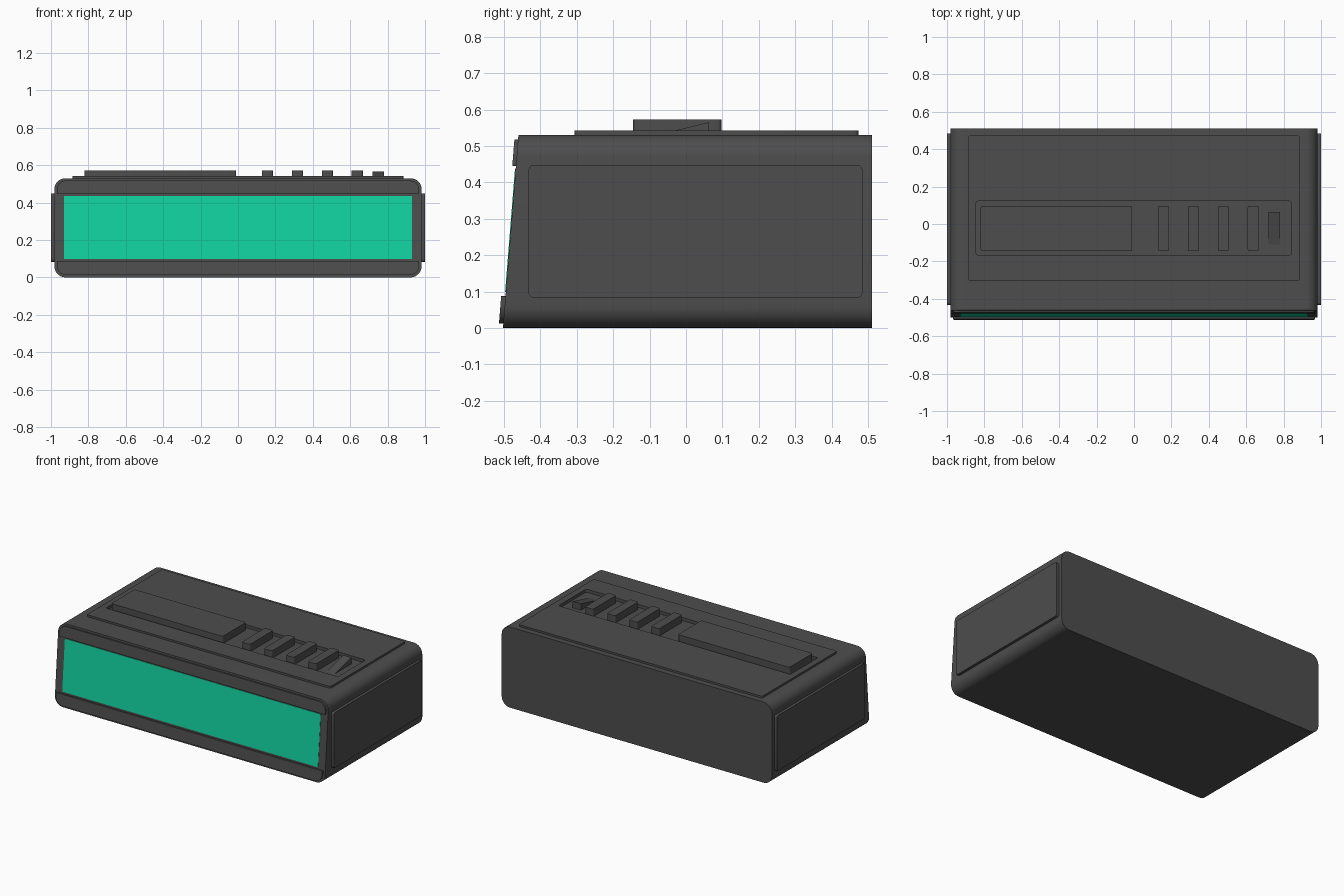
import bpy, bmesh, math

if "Cube" in bpy.data.objects:
    bpy.data.objects.remove(bpy.data.objects["Cube"])


def material(name, colour):
    m = bpy.data.materials.new(name)
    m.diffuse_color = (*colour, 1)
    m.use_nodes = True
    m.node_tree.nodes["Principled BSDF"].inputs["Base Color"].default_value = m.diffuse_color
    return m


DARK = material("dark_plastic", (0.075, 0.075, 0.075))
GREEN = material("green_display", (0.006, 0.65, 0.35))


def rounded(x0, x1, y0, y1, r_low, r_high, n=8):
    """Rectangle outline with separate radii for the lower and upper corners."""
    pts = []
    for sx, sy, start in ((1, 0, -90), (1, 1, 0), (0, 1, 90), (0, 0, 180)):
        r = r_high if sy else r_low
        cx = x1 - r if sx else x0 + r
        cy = y1 - r if sy else y0 + r
        if r == 0:
            pts.append((cx, cy))
            continue
        for i in range(n + 1):
            a = math.radians(start + 90 * i / n)
            pts.append((cx + r * math.cos(a), cy + r * math.sin(a)))
    return pts


def prism(name, outline, near, far, mat=DARK):
    """Solid between two placements of the same outline."""
    bm = bmesh.new()
    a = [bm.verts.new(near(*p)) for p in outline]
    b = [bm.verts.new(far(*p)) for p in outline]
    bm.faces.new(a)
    bm.faces.new(b[::-1])
    for i in range(len(a)):
        j = (i + 1) % len(a)
        bm.faces.new((a[j], a[i], b[i], b[j]))
    bmesh.ops.recalc_face_normals(bm, faces=bm.faces)
    me = bpy.data.meshes.new(name)
    bm.to_mesh(me)
    bm.free()
    ob = bpy.data.objects.new(name, me)
    bpy.context.collection.objects.link(ob)
    me.materials.append(mat)
    return ob


def front(out):
    """Place (x, z) on the leaning front face, pushed outward by out."""
    return lambda x, z: (x, -0.503 + 0.08 * z - out, z)


def at_x(v):
    return lambda y, z: (v, y, z)


def at_y(v):
    return lambda x, z: (x, v, z)


def at_z(v):
    return lambda x, y: (x, y, v)


# Main case with a leaning front
body = prism("case_body", rounded(-0.982, 0.982, 0, 0.53, 0.06, 0.06),
             front(0), at_y(0.511))

# Raised top plate
plate = prism("top_plate", rounded(-0.885, 0.885, -0.306, 0.474, 0.012, 0.012, 4),
              at_z(0.50), at_z(0.543))

# Control recess cut through the plate into the case
cutter = prism("recess_cutter", rounded(-0.845, 0.842, -0.165, 0.122, 0.012, 0.012, 4),
               at_z(0.523), at_z(0.62))
cutter.hide_render = True
for ob in (body, plate):
    mod = ob.modifiers.new("recess", 'BOOLEAN')
    mod.operation = 'DIFFERENCE'
    mod.solver = 'EXACT'
    mod.object = cutter
    bpy.context.view_layer.objects.active = ob
    bpy.ops.object.modifier_apply(modifier=mod.name)
bpy.data.objects.remove(cutter)

# Front lips and display
prism("top_lip", rounded(-0.968, 0.968, 0.445, 0.518, 0.003, 0.05), front(-0.01), front(0.01))
prism("bottom_lip", rounded(-0.968, 0.968, 0.012, 0.087, 0.05, 0.003), front(-0.01), front(0.012))
prism("display", rounded(-0.93, 0.93, 0.098, 0.436, 0, 0), front(-0.01), front(0.002), GREEN)

# Side panels
for side, label in ((-1, "left"), (1, "right")):
    prism(f"{label}_side_panel", rounded(-0.433, 0.485, 0.083, 0.448, 0.015, 0.015, 4),
          at_x(side * 0.96), at_x(side * 1.0))

# Long snooze bar and four buttons
prism("snooze_bar", rounded(-0.82, -0.01, -0.145, 0.097, 0.01, 0.01, 3),
      at_z(0.515), at_z(0.572))
for i in range(4):
    x = 0.158 + 0.16 * i
    prism(f"button_{i + 1}", rounded(x - 0.03, x + 0.03, -0.145, 0.097, 0.01, 0.01, 3),
          at_z(0.515), at_z(0.572))

# Wedge-shaped switch
prism("wedge_switch", [(-0.11, 0.515), (0.063, 0.515), (0.063, 0.565), (-0.11, 0.523)],
      at_x(0.72), at_x(0.78))

# Smooth rounded corners, keep crisp edges
bpy.ops.object.select_all(action='SELECT')
bpy.ops.object.shade_smooth_by_angle(angle=math.radians(35))
